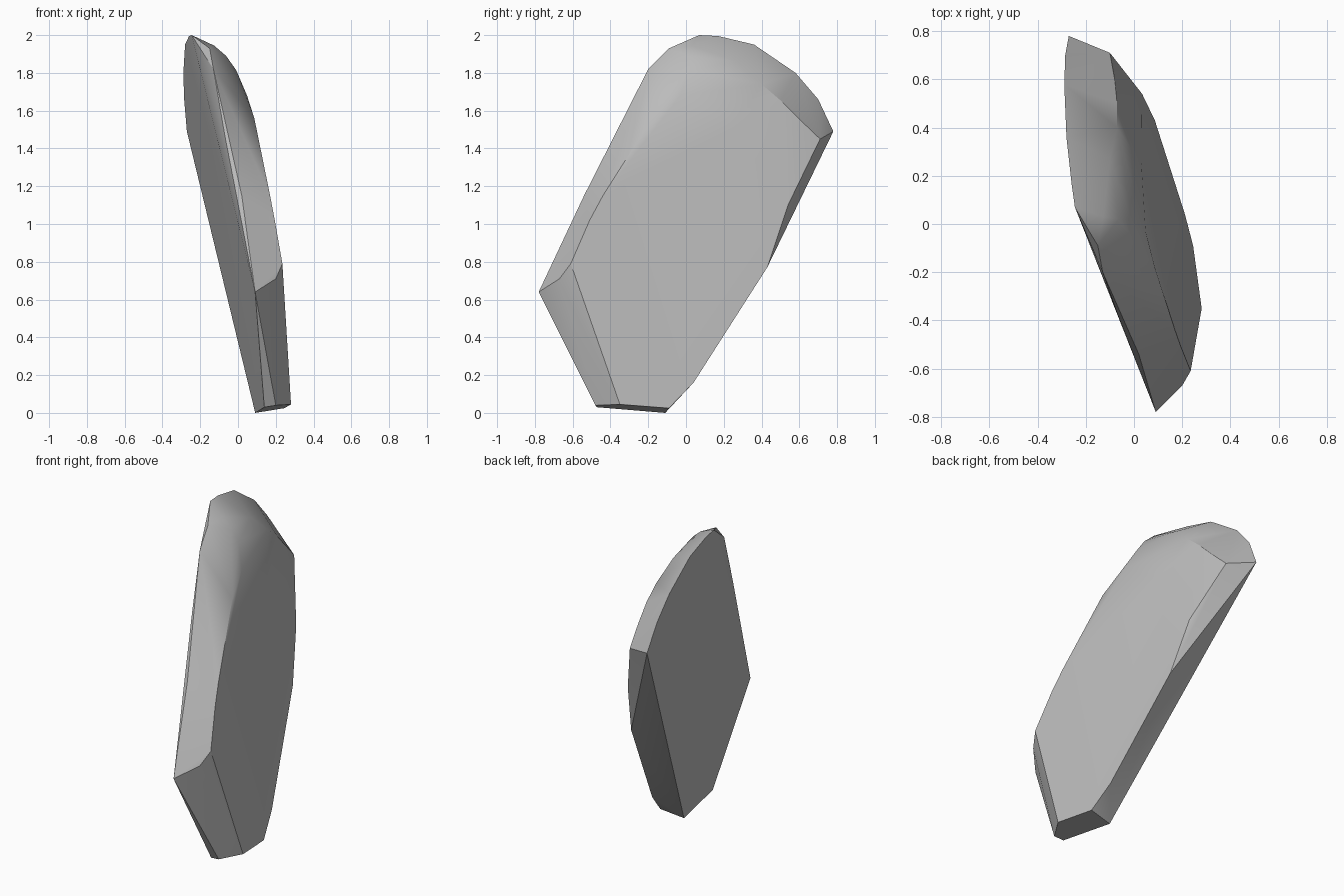
import bpy
import bmesh
import math

cube = bpy.data.objects.get("Cube")
if cube:
    bpy.data.objects.remove(cube, do_unlink=True)


def make_material(name, colour):
    material = bpy.data.materials.new(name)
    material.use_nodes = True
    material.diffuse_color = colour
    shader = material.node_tree.nodes["Principled BSDF"]
    shader.inputs["Base Color"].default_value = colour
    shader.inputs["Roughness"].default_value = 0.8
    return material


def on_back_plane(y, z):
    """Point on the flat, undercut side of the slab."""
    return (0.075 - 0.147 * y - 0.155 * z, y, z)


def on_face_plane(y, z):
    """Point on the broad, upward leaning side of the slab."""
    return (0.235 - 0.145 * y - 0.112 * z, y, z)


def build_hull(name, points, material):
    """Wrap the points in a convex skin and merge its flat facets."""
    bm = bmesh.new()
    for point in points:
        bm.verts.new(point)
    result = bmesh.ops.convex_hull(bm, input=bm.verts[:])
    unused = {g for g in result["geom_interior"] + result["geom_unused"]
              if isinstance(g, bmesh.types.BMVert)}
    bmesh.ops.delete(bm, geom=list(unused), context="VERTS")
    bmesh.ops.dissolve_limit(bm, angle_limit=math.radians(2),
                             verts=bm.verts[:], edges=bm.edges[:])
    bmesh.ops.recalc_face_normals(bm, faces=bm.faces[:])
    mesh = bpy.data.meshes.new(name)
    bm.to_mesh(mesh)
    bm.free()
    mesh.materials.append(material)
    obj = bpy.data.objects.new(name, mesh)
    bpy.context.collection.objects.link(obj)
    return obj


# Outline of the flat undercut side
back_outline = [(-0.78, 0.64), (0.07, 2.0), (0.17, 1.995), (0.36, 1.95),
                (0.58, 1.8), (0.7, 1.66), (0.78, 1.49), (-0.11, 0.0),
                (-0.47, 0.03)]

# Outline of the broad side, from the front ridge round to the foot
face_outline = [(-0.61, 0.79), (-0.51, 1.02), (-0.44, 1.15), (-0.18, 1.56),
                (0.1, 1.6), (0.25, 1.5), (0.48, 1.2), (0.54, 1.1),
                (0.43, 0.77), (0.04, 0.16), (-0.09, 0.025), (-0.35, 0.045)]

# Bevelled front edge and front corner
front_edge = [(0.2, -0.67, 0.71), (0.02, -0.54, 1.15), (-0.07, -0.37, 1.47),
              (-0.13, -0.2, 1.82), (-0.15, -0.09, 1.93), (0.2, -0.48, 0.04)]

# Rounded crown and rear shoulder
crown = [(-0.127, 0.03, 1.945), (-0.063, 0.02, 1.89), (-0.01, 0.02, 1.815),
         (0.048, -0.03, 1.68), (-0.1, 0.27, 1.86), (-0.07, 0.4, 1.74),
         (-0.07, 0.5, 1.655), (-0.08, 0.6, 1.555), (-0.1, 0.71, 1.45)]

points = [on_back_plane(*p) for p in back_outline]
points += [on_face_plane(*p) for p in face_outline]
points += front_edge + crown

stone = make_material("stone_grey", (0.5, 0.5, 0.5, 1.0))
slab = build_hull("rock_slab", points, stone)

# Smooth the rounded crown while keeping the broken edges crisp
bpy.ops.object.select_all(action="DESELECT")
slab.select_set(True)
bpy.context.view_layer.objects.active = slab
bpy.ops.object.shade_smooth_by_angle(angle=math.radians(30))
